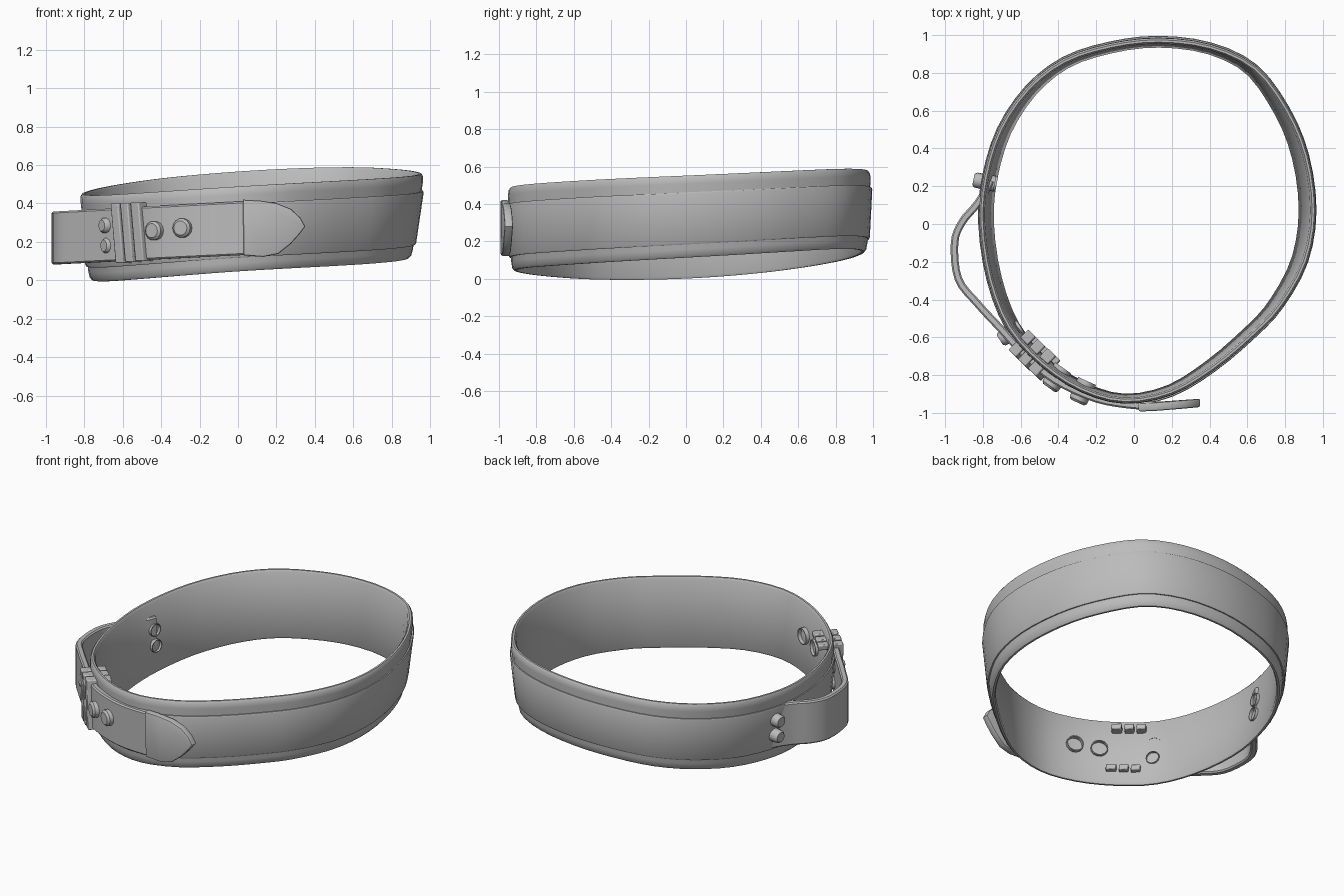
import bpy, bmesh, math
from mathutils import Vector, Matrix

if "Cube" in bpy.data.objects:
    bpy.data.objects.remove(bpy.data.objects["Cube"])

leather = bpy.data.materials.new("grey leather")
leather.diffuse_color = (0.5, 0.5, 0.5, 1)
leather.use_nodes = True
leather.node_tree.nodes["Principled BSDF"].inputs["Base Color"].default_value = leather.diffuse_color

# Plan outline of the belt, clockwise from the back
RING = [(.13, .985), (.41, .95), (.65, .835), (.82, .615), (.925, .365), (.965, .07),
        (.92, -.2), (.79, -.435), (.64, -.595), (.425, -.775), (.2, -.905), (-.05, -.95),
        (-.28, -.89), (-.49, -.755), (-.67, -.56), (-.775, -.3), (-.82, 0),
        (-.8, .25), (-.72, .505), (-.57, .725), (-.375, .875), (-.13, .955)]
# Plan line of the buckle strap, emerging from the side of the band to the front
STRAP = [(-.76, .23), (-.783, .18), (-.835, .10), (-.91, .01), (-.95, -.1), (-.93, -.29),
         (-.83, -.42), (-.71, -.55), (-.58, -.69), (-.42, -.825), (-.2, -.925),
         (.0, -.96), (.1, -.96)]


def smooth_path(points, steps, closed):
    """Catmull-Rom interpolation of a plan line."""
    p = [Vector(q) for q in points]
    n = len(p)
    pick = (lambda i: p[i % n]) if closed else (lambda i: p[max(0, min(n - 1, i))])
    out = []
    for i in range(n if closed else n - 1):
        a, b, c, d = (pick(i + k) for k in (-1, 0, 1, 2))
        for s in range(steps):
            t = s / steps
            out.append(.5 * (2 * b + (c - a) * t + (2 * a - 5 * b + 4 * c - d) * t * t
                             + (3 * b - a - 3 * c + d) * t ** 3))
    return out if closed else out + [p[-1]]


def finish(name, bm):
    bmesh.ops.recalc_face_normals(bm, faces=bm.faces)
    me = bpy.data.meshes.new(name)
    bm.to_mesh(me)
    bm.free()
    ob = bpy.data.objects.new(name, me)
    bpy.context.collection.objects.link(ob)
    me.materials.append(leather)
    bpy.ops.object.select_all(action='DESELECT')
    ob.select_set(True)
    bpy.context.view_layer.objects.active = ob
    bpy.ops.object.shade_smooth_by_angle(angle=math.radians(40))
    return ob


def belt_height(x, y, t):
    """Tilted belt: t = 0 is the lower rim, t = 1 the upper rim."""
    low = .053 + .063 * x + .045 * y + .04 * y * y
    high = .508 + .06 * x + .04 * y + .02 * y * y - .015 * x * x
    return low + (high - low) * t


def strap_height(x, y, t):
    low = .13 + .05 * x
    return low + (.28 + .005 * x) * t


def belt_flare(d):
    """The lower rim is tucked in, most at the sides."""
    return .022 + (.043 if d.x > 0 else .028) * d.x * d.x


def sweep(name, path, profile, height, flare, closed):
    """Sweep a profile of (outward offset, height fraction) along a plan path."""
    bm = bmesh.new()
    n, m = len(path), len(profile)
    rows = []
    for i, p in enumerate(path):
        a = path[(i - 1) % n] if closed else path[max(0, i - 1)]
        b = path[(i + 1) % n] if closed else path[min(n - 1, i + 1)]
        d = (b - a).normalized()
        out = Vector((-d.y, d.x)) * (1 if closed else -1)
        row = []
        for off, t in profile:
            q = p + out * (off - flare(out) * (1 - t))
            row.append(bm.verts.new((q.x, q.y, height(p.x, p.y, t))))
        rows.append(row)
    for i in range(n if closed else n - 1):
        r, s = rows[i], rows[(i + 1) % n]
        for j in range(m):
            k = (j + 1) % m
            bm.faces.new((r[j], r[k], s[k], s[j]))
    if not closed:
        bm.faces.new(rows[0])
        bm.faces.new(rows[-1])
    return finish(name, bm)


ring = smooth_path(RING, 3, True)
# Soft inner liner and the wide outer band
sweep("liner", ring, [(0, .03), (.004, .1), (.004, .9), (0, .97), (-.01, 1), (-.022, 1),
                      (-.03, .97), (-.03, .03), (-.022, 0), (-.01, 0)],
      belt_height, belt_flare, True)
sweep("outer_band", ring, [(-.028, .165), (.012, .16), (.016, .18), (.016, .775),
                           (.012, .795), (-.028, .79)], belt_height, belt_flare, True)
# Strap that bows away from the left side
strap_path = smooth_path(STRAP, 4, False)
sweep("buckle_strap", strap_path,
      [(-.02, .03), (-.012, 0), (.012, 0), (.02, .03), (.02, .97), (.012, 1),
       (-.012, 1), (-.02, .97)], strap_height, lambda d: 0, False)

# Pointed strap tip, a rounded plate
bm = bmesh.new()
outline = [(.03, .13), (.13, .122), (.21, .138), (.275, .19), (.32, .24), (.35, .28),
           (.325, .325), (.275, .372), (.2, .402), (.12, .414), (.025, .42)]


def tip_curve(x):
    return .1 * max(0, x - .05) ** 1.2


f = bm.faces.new([bm.verts.new((x, -.993 + tip_curve(x), z)) for x, z in outline])
ext = bmesh.ops.extrude_face_region(bm, geom=[f])
for v in ext["geom"]:
    if isinstance(v, bmesh.types.BMVert):
        v.co.y += .045
rim = [e for e in bm.edges
       if len({v.co.y > -.97 + tip_curve(v.co.x) for v in e.verts}) == 1]
bmesh.ops.bevel(bm, geom=rim, offset=.009, segments=2, profile=.5, affect='EDGES')
finish("strap_tip", bm)


def outward(x, y):
    """Outward plan direction of the belt near a point."""
    i = min(range(len(ring)), key=lambda k: (ring[k] - Vector((x, y))).length)
    d = (ring[(i + 1) % len(ring)] - ring[i - 1]).normalized()
    return Vector((-d.y, d.x, 0))


def rivet(name, x, y, z, r, length):
    """Domed head outside at x, y; shank ending in a recessed ring inside."""
    o = outward(x, y)
    rot = o.to_track_quat('Z', 'Y').to_matrix().to_4x4()
    prof = [(0, 0), (.75, 0), (1, -.012), (1, -.035), (1.04, -.045),
            (1.04, -length), (.92, -length), (.92, -length + .04), (0, -length + .04)]
    bm = bmesh.new()
    vs = [bm.verts.new((a * r, 0, h)) for a, h in prof]
    es = [bm.edges.new(p) for p in zip(vs, vs[1:])]
    bmesh.ops.spin(bm, geom=vs + es, cent=(0, 0, 0), axis=(0, 0, 1),
                   angle=2 * math.pi, steps=14)
    bmesh.ops.remove_doubles(bm, verts=bm.verts, dist=.0005)
    bm.transform(Matrix.Translation((x, y, z)) @ rot)
    finish(name, bm)


rivet("front_rivet_upper", -.71, -.615, .285, .04, .11)
rivet("front_rivet_lower", -.70, -.61, .18, .04, .12)
rivet("stud_left", -.45, -.868, .258, .05, .13)
rivet("stud_right", -.3, -.945, .272, .05, .125)
rivet("side_rivet_upper", -.85, .235, .285, .04, .115)
rivet("side_rivet_lower", -.845, .235, .185, .04, .12)


def box(bm, base, o, size, depth_mid, z):
    """Box aligned with the belt: size = (along, through, high)."""
    along = Vector((-o.y, o.x, 0))
    m = Matrix((along, o, Vector((0, 0, 1)))).transposed().to_4x4()
    m.translation = Vector((base[0], base[1], z)) + o * depth_mid
    bmesh.ops.create_cube(bm, size=1, matrix=m @ Matrix.Diagonal((*size, 1)))


# Keeper staples around the strap, leaning a little, with legs through the belt
o = outward(-.565, -.73)
along = Vector((-o.y, o.x, 0))
for i, (x, y, w) in enumerate([(-.615, -.68, .055), (-.565, -.73, .055), (-.51, -.78, .06)]):
    bm = bmesh.new()
    low, high = .09 + .005 * i, .4 + .003 * i
    mid = (low + high) / 2
    box(bm, (x, y), o, (w, .04, high - low), .005, mid)
    for z in (low + .0175, high - .0175):
        box(bm, (x, y), o, (w, .125, .035), -.0625, z)
    for v in bm.verts:
        v.co += along * (mid - v.co.z) * .12
    ob = finish(f"keeper_{i + 1}", bm)
    bev = ob.modifiers.new("soft edges", 'BEVEL')
    bev.width, bev.segments = .006, 2
